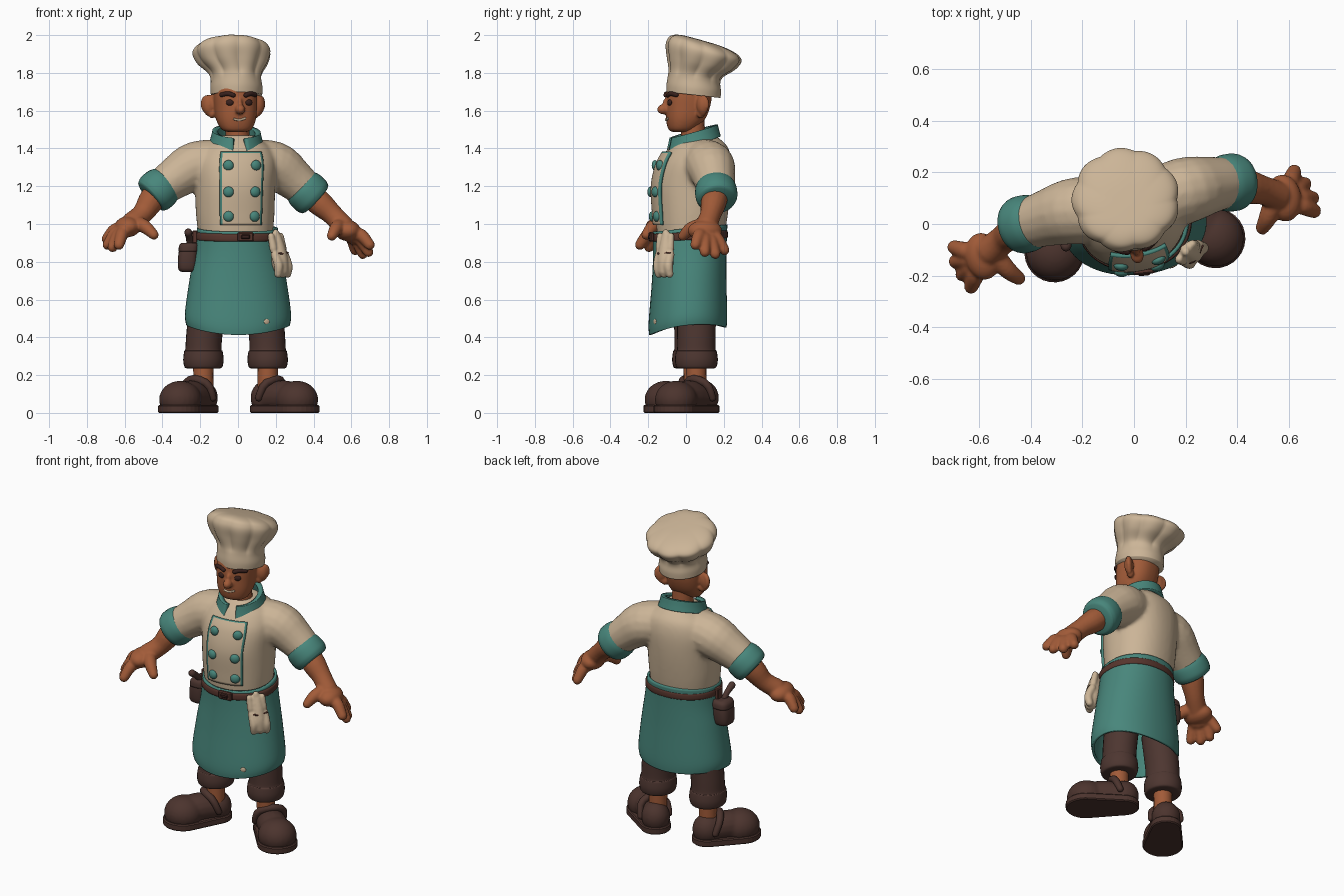
import bpy, bmesh, math
from math import sin, cos, pi, radians
from mathutils import Vector, Matrix

if "Cube" in bpy.data.objects:
    bpy.data.objects.remove(bpy.data.objects["Cube"])


def material(name, *rgb):
    m = bpy.data.materials.new(name)
    m.use_nodes = True
    m.diffuse_color = (*rgb, 1)
    m.node_tree.nodes["Principled BSDF"].inputs["Base Color"].default_value = (*rgb, 1)
    return m


CREAM = material("cream cloth", .60, .46, .31)
TEAL = material("teal cloth", .065, .24, .20)
SKIN = material("warm skin", .36, .105, .04)
BROWN = material("dark brown cloth", .075, .037, .030)
SHOE = material("shoe leather", .072, .034, .027)
BELT = material("belt leather", .095, .036, .026)
DARK = material("dark hair", .04, .015, .012)


def finish(name, bm, mats, smooth=True):
    bmesh.ops.recalc_face_normals(bm, faces=bm.faces)
    me = bpy.data.meshes.new(name)
    for f in bm.faces:
        f.smooth = smooth
    bm.to_mesh(me)
    bm.free()
    ob = bpy.data.objects.new(name, me)
    bpy.context.collection.objects.link(ob)
    for m in mats if isinstance(mats, (list, tuple)) else [mats]:
        me.materials.append(m)
    return ob


def resample(keys, n):
    """Smooth curve through the key tuples."""
    out, last = [], len(keys) - 1
    for i in range(n + 1):
        s = min(int(i / n * last), last - 1)
        t = i / n * last - s
        a, b, c, d = (keys[min(max(s + j, 0), last)] for j in (-1, 0, 1, 2))
        out.append(tuple(q + .5 * t * (r - p + t * (2*p - 5*q + 4*r - w + t * (3*(q - r) + w - p)))
                         for p, q, r, w in zip(a, b, c, d)))
    return out


def ring_point(k, a, yaw=0, e=2, tilt=0):
    z, cx, cy, rx, ry = k[:5]
    f = 1 + (k[5] * (abs(sin(4.5 * a)) - .6) if len(k) > 5 else 0)
    x = math.copysign(abs(cos(a)) ** (2 / e), cos(a)) * rx * f
    y = math.copysign(abs(sin(a)) ** (2 / e), sin(a)) * ry * f
    w = radians(yaw)
    return Vector((cx + x * cos(w) - y * sin(w), cy + x * sin(w) + y * cos(w), z + tilt * y))


def loft(name, rings, mats, closed=True, caps=True):
    bm = bmesh.new()
    vs = [[bm.verts.new(p) for p in r] for r in rings]
    n = len(rings[0])
    for a, b in zip(vs, vs[1:]):
        for i in range(n if closed else n - 1):
            j = (i + 1) % n
            bm.faces.new((a[i], a[j], b[j], b[i]))
    if caps:
        bm.faces.new(vs[0])
        bm.faces.new(vs[-1])
    return finish(name, bm, mats)


def body(name, keys, mats, n=40, steps=24, arc=None, caps=True, **kw):
    """Stack of rings (z, centre x, centre y, radius x, radius y, pleat); arc leaves it open."""
    ang = [arc[0] + (arc[1] - arc[0]) * i / n for i in range(n + 1)] if arc else [2 * pi * i / n for i in range(n)]
    rows = resample(keys, steps) if steps else keys
    return loft(name, [[ring_point(k, a, **kw) for a in ang] for k in rows], mats, not arc, caps and not arc)


def tube(name, keys, mat, n=16, steps=10, bulge=1):
    """Round-ended tube through (x, y, z, radius) points."""
    ks = resample(keys, steps)
    p = [Vector(k[:3]) for k in ks]
    t = [(p[min(i + 1, steps)] - p[max(i - 1, 0)]).normalized() for i in range(steps + 1)]
    spine = [(p[i], t[i], ks[i][3]) for i in range(steps + 1)]
    ends = [(cos(radians(d)), bulge * sin(radians(d))) for d in (84, 60, 30)]
    spine = [(p[0] - t[0] * ks[0][3] * s, t[0], ks[0][3] * c) for c, s in ends] + spine + \
            [(p[-1] + t[-1] * ks[-1][3] * s, t[-1], ks[-1][3] * c) for c, s in reversed(ends)]
    span = p[-1] - p[0]
    ref = Vector([float(i == min(range(3), key=lambda j: abs(span[j]))) for i in range(3)])
    rings = []
    for c, d, r in spine:
        u = d.cross(ref).normalized()
        v = d.cross(u)
        rings.append([c + r * (u * cos(2*pi*i/n) + v * sin(2*pi*i/n)) for i in range(n)])
    return loft(name, rings, mat)


def ball(name, c, r, mat, rot=0):
    bm = bmesh.new()
    bmesh.ops.create_uvsphere(bm, u_segments=24, v_segments=14, radius=1)
    bm.transform(Matrix.Translation(c) @ Matrix.Rotation(radians(rot), 4, 'Z') @ Matrix.Diagonal((*r, 1)))
    return finish(name, bm, mat)


def box(name, c, size, mat, rot=0):
    bm = bmesh.new()
    bmesh.ops.create_cube(bm, size=1)
    bm.transform(Matrix.Translation(c) @ Matrix.Rotation(radians(rot), 4, 'Z') @ Matrix.Diagonal((*size, 1)))
    ob = finish(name, bm, mat, False)
    ob.modifiers.new("bevel", 'BEVEL').width = .006
    return ob


def merge(name, parts, mat, voxel=.01, relax=4, floor=0):
    """Fuse overlapping parts into one soft skin."""
    bm = bmesh.new()
    for ob in parts:
        bm.from_mesh(ob.data)
        bpy.data.objects.remove(ob)
    for v in bm.verts:
        v.co.z = max(v.co.z, floor)
    ob = finish(name, bm, mat)
    m = ob.modifiers.new("fuse", 'REMESH')
    m.mode, m.voxel_size, m.use_smooth_shade = 'VOXEL', voxel, True
    m = ob.modifiers.new("relax", 'SMOOTH')
    m.factor, m.iterations = .5, relax
    return ob


def thicken(ob, t):
    m = ob.modifiers.new("thickness", 'SOLIDIFY')
    m.thickness, m.offset = t, 0


# Jacket with sleeves
JACKET = [(.93, -.012, .025, .195, .175), (1.05, -.015, .03, .207, .19), (1.2, -.015, .035, .212, .202),
          (1.32, -.012, .05, .217, .19), (1.4, -.01, .065, .187, .158), (1.445, -.005, .065, .125, .12),
          (1.47, 0, .06, .09, .09)]
YAW = dict(yaw=9, e=2.2)
merge("jacket", [
    body("trunk", JACKET, CREAM, **YAW),
    tube("left_sleeve", [(.08, .09, 1.325, .125), (.2, .13, 1.305, .13), (.29, .15, 1.24, .112), (.36, .16, 1.18, .098)], CREAM, bulge=.2),
    tube("right_sleeve", [(-.1, .05, 1.325, .125), (-.23, .05, 1.305, .13), (-.33, .025, 1.245, .112), (-.41, 0, 1.19, .098)], CREAM, bulge=.2),
], CREAM, .012, 5)

# Double-breasted front panel with teal edging and buttons
rows = resample(JACKET, 60)
panel_rows = [(k[0], k[1], k[2], k[3] + .011, k[4] + .011) for k in rows if .985 < k[0] < 1.385]
cols = 16
panel = body("front_panel", panel_rows, [CREAM, TEAL], n=cols, steps=0, arc=(radians(-118), radians(-61)), **YAW)
for f in panel.data.polygons:
    if f.index % cols in (0, cols - 1) or f.index // cols == len(panel_rows) - 2:
        f.material_index = 1
thicken(panel, .014)
for z in (1.04, 1.17, 1.31):
    k = min(rows, key=lambda q: abs(q[0] - z))
    for a in (-105.5, -73):
        p = ring_point((z, k[1], k[2], k[3] + .018, k[4] + .018), radians(a), **YAW)
        ball("button", p, (.028, .018, .028), TEAL, a + 99)

# Collar and neck
thicken(body("collar", [(1.42, -.008, .04, .13, .13), (1.455, -.008, .04, .12, .121), (1.488, -.008, .04, .113, .114)],
             TEAL, arc=(radians(-77), radians(254)), tilt=.32, yaw=9), .03)
tube("neck", [(0, .04, 1.38, .066), (-.005, .035, 1.56, .062)], SKIN)

# Head, built facing forward and then turned
HEAD = [(1.487, 0, -.03, .045, .04), (1.5, 0, -.025, .078, .068), (1.55, 0, -.006, .103, .1),
        (1.62, 0, .008, .112, .116), (1.7, 0, .015, .112, .12), (1.78, 0, .025, .09, .1)]
head_rows = resample(HEAD, 40)


def face(x, z):
    k = min(head_rows, key=lambda q: abs(q[0] - z))
    return Vector((x, k[2] - k[4] * (1 - (abs(x) / k[3]) ** 2.4) ** (1 / 2.4), z))


parts = [body("skull", HEAD, SKIN, e=2.4), ball("nose", (0, -.122, 1.607), (.026, .036, .027), SKIN),
         ball("nose_bridge", (0, -.108, 1.635), (.014, .02, .035), SKIN)]
for s in (-1, 1):
    parts += [ball("ear", (s * .135, .058, 1.63), (.034, .026, .052), SKIN, s * 25),
              ball("earlobe", (s * .118, .055, 1.585), (.02, .022, .026), SKIN),
              tube("ear_rim", [(s * .12, .05, 1.67, .014), (s * .152, .07, 1.665, .014), (s * .16, .078, 1.625, .014),
                               (s * .138, .065, 1.585, .013)], SKIN)]
face_parts = [merge("head", parts, SKIN, .007, 3)]
for s in (-1, 1):
    face_parts += [ball("eye", face(s * .052, 1.643), (.02, .01, .016), DARK, s * 15),
                   tube("eyebrow", [(*face(s * x, z), .0125) for x, z in ((.034, 1.682), (.06, 1.69), (.09, 1.684))], DARK, 10)]
face_parts.append(tube("smile", [(*face(x, z), .006) for x, z in ((-.028, 1.555), (0, 1.55), (.03, 1.56))], CREAM, 8))
for ob in face_parts:
    ob.data.transform(Matrix.Translation((-.012, .002, 0)) @ Matrix.Rotation(radians(11), 4, 'Z'))

# Pleated hat, its crown leaning back
hat = body("hat", [(1.683, -.008, .04, .136, .143, 0), (1.72, -.008, .041, .138, .144, 0), (1.765, -.01, .043, .134, .138, .02),
                   (1.8, -.014, .052, .142, .142, .08), (1.85, -.027, .078, .182, .176, .09), (1.9, -.032, .092, .204, .197, .06),
                   (1.932, -.03, .094, .197, .19, .05), (1.957, -.026, .086, .165, .16, .05), (1.973, -.022, .075, .1, .1, .04),
                   (1.977, -.02, .07, .01, .01, 0)], CREAM, n=108, steps=45, tilt=-.11)
for v in hat.data.vertices:
    v.co.z -= .6 * max(0, v.co.z - 1.7) * (v.co.y - .07)

# Apron skirt with a bowed hem, belt, buckle and a small stain
SKIRT = [(.433, 0, .01, .268, .197), (.5, 0, .01, .274, .2), (.7, 0, .016, .248, .19), (.85, 0, .02, .222, .187), (.978, -.003, .022, .207, .19)]
skirt = body("apron_skirt", SKIRT, TEAL, n=56, caps=False, yaw=4, e=2.15, tilt=.1)
for v in skirt.data.vertices:
    v.co.z += .035 * max(0, .98 - v.co.z) / .55 * (v.co.x / .27) ** 2
thicken(skirt, .014)
body("belt", [(.916, 0, .02, .215, .192), (.921, 0, .02, .224, .201), (.953, 0, .02, .222, .2), (.958, 0, .02, .212, .19)],
     BELT, n=56, steps=9, yaw=4, e=2.15, tilt=.05)
box("buckle", (.04, -.183, .932), (.085, .022, .05), BELT, 6)
box("buckle_plate", (.04, -.194, .932), (.05, .012, .024), DARK, 6)
ball("apron_stain", ring_point((.5, 0, .01, .281, .207), radians(-62), 4, 2.15, .09), (.016, .004, .014), CREAM, 25)

# Tool pouch on the right hip
body("pouch", [(.745, -.265, 0, .025, .03), (.76, -.268, 0, .048, .055), (.83, -.265, 0, .052, .062), (.89, -.258, 0, .045, .054),
               (.9, -.255, 0, .036, .04)], BROWN, n=24, steps=14, e=3)
body("pouch_flap", [(.855, -.262, 0, .053, .062), (.885, -.26, 0, .052, .06), (.9, -.256, 0, .043, .05)], BROWN, n=24, steps=6, e=3)
tube("tool_handle", [(-.25, -.005, .86, .02), (-.258, -.04, .92, .017), (-.263, -.085, .955, .021)], BROWN)
box("pouch_loop", (-.228, 0, .93), (.03, .05, .07), BELT)

# Folded mitt on the left hip
mitt = [tube("mitt_palm", [(.2, -.1, .93, .03), (.212, -.105, .87, .038), (.222, -.11, .8, .045), (.23, -.112, .755, .038)], CREAM)]
for d in (-.038, 0, .038):
    x, y = .655 * d, .755 * d
    mitt += [tube("mitt_finger", [(.22 + x, -.112 + y, .84, .023), (.24 + x, -.122 + y, .78, .024), (.237 + x, -.115 + y, .735, .021)], CREAM),
             tube("mitt_cuff", [(.212 + x, -.112 + y, .87, .021), (.2 + x, -.108 + y, .955 - abs(d) / 2, .018)], CREAM)]
merge("mitt", mitt, CREAM, .007, 2)
tube("mitt_strap", [(.182, -.152, .848, .005), (.234, -.142, .843, .005), (.264, -.085, .848, .005)], BELT, 8)

# Trousers, ankles and shoes
for side, leg, heel, toe in (("left", (.157, .055), (.15, .09), (.315, -.055)), ("right", (-.183, .04), (-.19, .06), (-.308, -.11))):
    x, y = leg
    body(side + "_trouser", [(z, x * f, y, r, r * 1.06) for z, r, f in (
        (.235, .085, 1), (.243, .1, 1), (.28, .107, 1), (.325, .102, 1), (.338, .096, 1), (.42, .096, .97), (.6, .1, .85))],
         BROWN, n=28, steps=30)
    tube(side + "_ankle", [(x, y, .08, .052), (x, y, .3, .055)], SKIN)
    d = Vector(toe) - Vector(heel)
    L = d.length
    frame = Matrix.Translation((*heel, 0)) @ Matrix.Rotation(math.atan2(d.y, d.x), 4, 'Z')
    bm = bmesh.new()
    for c, r in ((0, .087), (L, .116)):
        for z in (0, .042):
            for i in range(28):
                bm.verts.new((c + r * cos(2*pi*i/28), r * sin(2*pi*i/28), z))
    bmesh.ops.convex_hull(bm, input=bm.verts)
    bmesh.ops.dissolve_limit(bm, angle_limit=.02, verts=bm.verts, edges=bm.edges)
    sole = finish(side + "_sole", bm, SHOE, False)
    sole.modifiers.new("bevel", 'BEVEL').width = .006
    upper = merge(side + "_shoe", [
        ball("toe_cap", (L - .005, 0, .07), (.115, .112, .1), SHOE),
        ball("heel_cup", (0, 0, .08), (.085, .083, .092), SHOE),
        tube("instep", [(0, 0, .075, .078), (L * .5, 0, .085, .087), (L, 0, .07, .09)], SHOE)], SHOE, .009, 4, .02)
    strap = tube(side + "_strap", [(.02, -.084, .08, .019), (.05, -.072, .15, .021), (.075, 0, .178, .023), (.05, .072, .15, .021),
                                   (.02, .084, .08, .019)], SHOE)
    for ob in (sole, upper, strap):
        ob.data.transform(frame)

# Cuffs, forearms and hands
ARMS = (("left", (.372, .16, 1.165), (.73, .08, -.68), (.5, .13, 1.05), (.58, .1, .965), (.497, -.015, .937),
         ((.697, .05, .89), (.69, .1, .852), (.66, .155, .842), (.62, .203, .862))),
        ("right", (-.422, 0, 1.18), (-.73, -.2, -.65), (-.505, -.06, 1.055), (-.585, -.125, .985), (-.446, -.21, .943),
         ((-.695, -.09, .922), (-.69, -.145, .89), (-.664, -.195, .878), (-.63, -.243, .89))))
for side, cuff, axis, wrist, palm, thumb, tips in ARMS:
    c, a, w, p, th = (Vector(v) for v in (cuff, axis, wrist, palm, thumb))
    a.normalize()
    tube(side + "_cuff", [(*(c + a * t), r) for t, r in ((-.055, .1), (-.03, .109), (0, .112), (.03, .11), (.052, .1))],
         TEAL, 28, 16, .12)
    parts = [tube("forearm", [(*c, .068), (*c.lerp(w, .5), .068), (*w, .056), (*w.lerp(p, .7), .058)], SKIN),
             ball("palm", p, (.068, .092, .055), SKIN, 10)]
    for tip in tips:
        t = Vector(tip)
        base = p.lerp(t, .3)
        knuckle = p.lerp(t, .62) + Vector((0, 0, .022))
        parts.append(tube("finger", [(*base, .034), (*knuckle, .034), (*t, .028)], SKIN))
    start = w.lerp(p, .6)
    mid = start.lerp(th, .55) + Vector((0, -.012, .012))
    parts.append(tube("thumb", [(*start, .04), (*mid, .036), (*th, .027)], SKIN))
    merge(side + "_arm", parts, SKIN, .008, 3)
